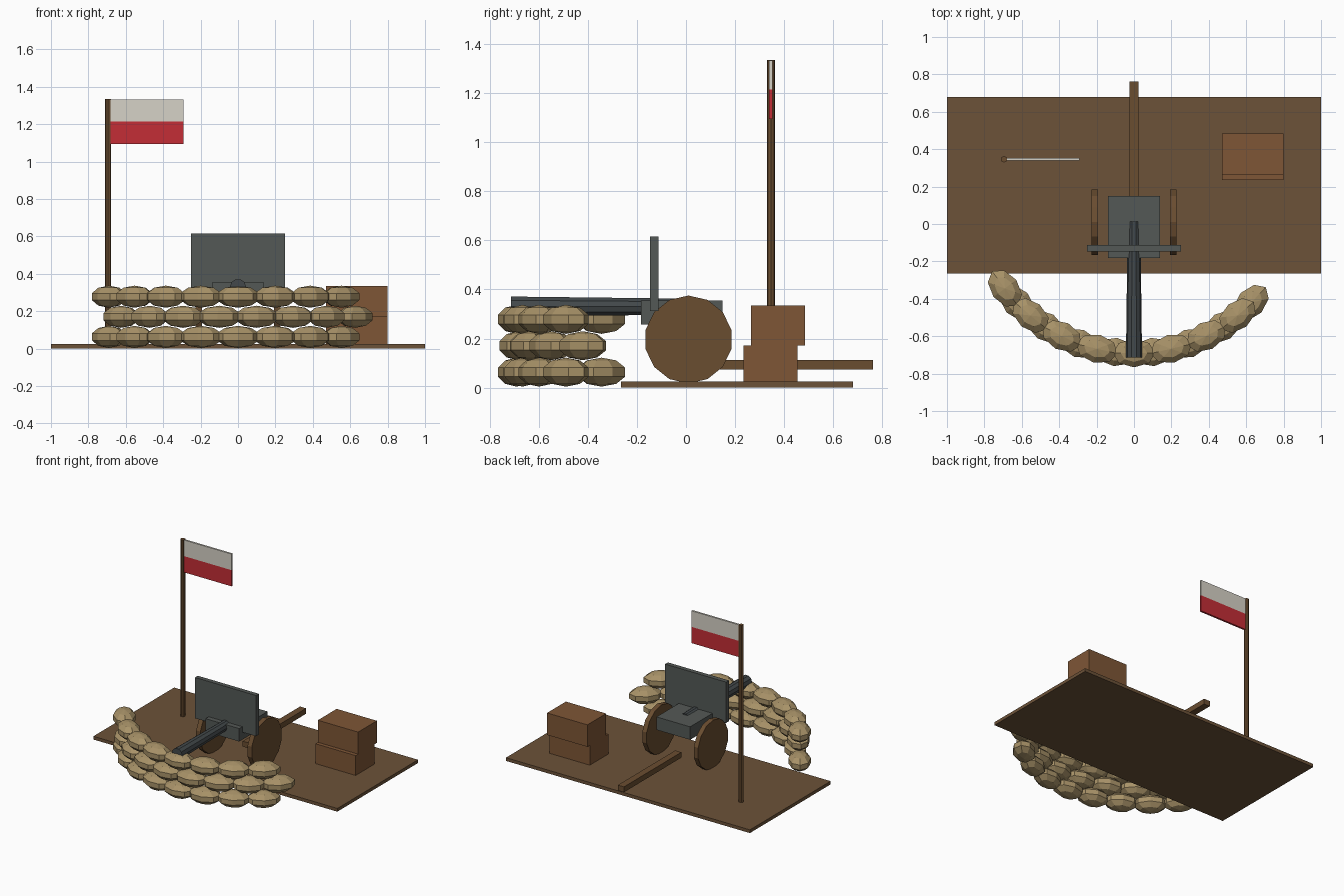
import bpy, bmesh, math
from mathutils import Matrix

if "Cube" in bpy.data.objects:
    bpy.data.objects.remove(bpy.data.objects["Cube"])


def material(name, r, g, b):
    """Flat colour from sRGB 0-255 values, stored as linear."""
    def lin(c):
        c /= 255
        return c / 12.92 if c <= 0.04045 else ((c + 0.055) / 1.055) ** 2.4
    m = bpy.data.materials.new(name)
    m.diffuse_color = (lin(r), lin(g), lin(b), 1)
    m.use_nodes = True
    m.node_tree.nodes["Principled BSDF"].inputs["Base Color"].default_value = m.diffuse_color
    return m


SAND = material("sandbag_tan", 168, 146, 104)
EARTH = material("earth_brown", 108, 82, 56)
CRATE = material("crate_brown", 126, 86, 54)
WOOD = material("wood_brown", 106, 77, 48)
STEEL = material("steel_grey", 84, 89, 86)
GUN = material("dark_gunmetal", 67, 73, 75)
WHITE = material("flag_white", 214, 210, 199)
RED = material("flag_red", 196, 45, 54)


def add(name, bm, mat):
    me = bpy.data.meshes.new(name)
    bmesh.ops.recalc_face_normals(bm, faces=bm.faces)
    bm.to_mesh(me)
    bm.free()
    me.materials.append(mat)
    ob = bpy.data.objects.new(name, me)
    bpy.context.collection.objects.link(ob)
    return ob


def box(name, mat, x, y, z):
    """Box from (min, max) ranges."""
    bm = bmesh.new()
    size = Matrix.Diagonal((x[1] - x[0], y[1] - y[0], z[1] - z[0], 1))
    mid = Matrix.Translation([(a + b) / 2 for a, b in (x, y, z)])
    bmesh.ops.create_cube(bm, size=1, matrix=mid @ size)
    return add(name, bm, mat)


def cylinder(name, mat, sides, r1, r2, depth, centre, rot=Matrix()):
    bm = bmesh.new()
    bmesh.ops.create_cone(bm, cap_ends=True, segments=sides, radius1=r1, radius2=r2,
                          depth=depth, matrix=Matrix.Translation(centre) @ rot)
    return add(name, bm, mat)


# ground platform
box("platform", EARTH, (-1, 1), (-0.265, 0.68), (0, 0.024))

# curved sandbag wall: three courses of eight, middle course staggered
R, CY, STEP = 0.862, 0.172, math.radians(13.3)
for row in range(3):
    for i in range(8):
        t = (i - 4 + 0.5 * (row % 2)) * STEP
        bm = bmesh.new()
        place = (Matrix.Translation((R * math.sin(t), CY - R * math.cos(t), 0.063 + 0.1075 * row))
                 @ Matrix.Rotation(t, 4, 'Z') @ Matrix.Diagonal((0.12, 0.08, 0.059, 1)))
        bmesh.ops.create_uvsphere(bm, u_segments=8, v_segments=5, radius=1, matrix=place)
        add(f"sandbag_{row}_{i}", bm, SAND)

# gun: barrel, cradle, shield
cylinder("barrel", GUN, 10, 0.034, 0.043, 0.725, (0, -0.35, 0.33), Matrix.Rotation(math.pi / 2, 4, 'X')
         @ Matrix.Rotation(math.pi / 2, 4, 'Z'))
# cylinder sides start on an axis, so a ridge runs along the top of the barrel
box("cradle", STEEL, (-0.138, 0.138), (-0.183, 0.149), (0.258, 0.354))
box("shield", STEEL, (-0.25, 0.25), (-0.146, -0.113), (0.313, 0.615))

# wheels and trail
for side, sx in (("left", -1), ("right", 1)):
    cylinder(f"wheel_{side}", WOOD, 14, 0.179, 0.179, 0.035, (sx * 0.211, 0.01, 0.196),
             Matrix.Rotation(math.pi / 2, 4, 'Y') @ Matrix.Rotation(math.pi / 2, 4, 'Z'))
box("trail", WOOD, (-0.025, 0.025), (0.09, 0.762), (0.073, 0.113))

# stacked crates
box("lower_crate", CRATE, (0.47, 0.80), (0.235, 0.455), (0.024, 0.171))
box("upper_crate", CRATE, (0.47, 0.80), (0.264, 0.484), (0.171, 0.334))

# flagpole and two-band flag
cylinder("flagpole", WOOD, 8, 0.017, 0.017, 1.311, (-0.695, 0.346, 0.6795))
box("flag_upper_band", WHITE, (-0.685, -0.292), (0.339, 0.353), (1.214, 1.333))
box("flag_lower_band", RED, (-0.685, -0.292), (0.339, 0.353), (1.094, 1.214))
